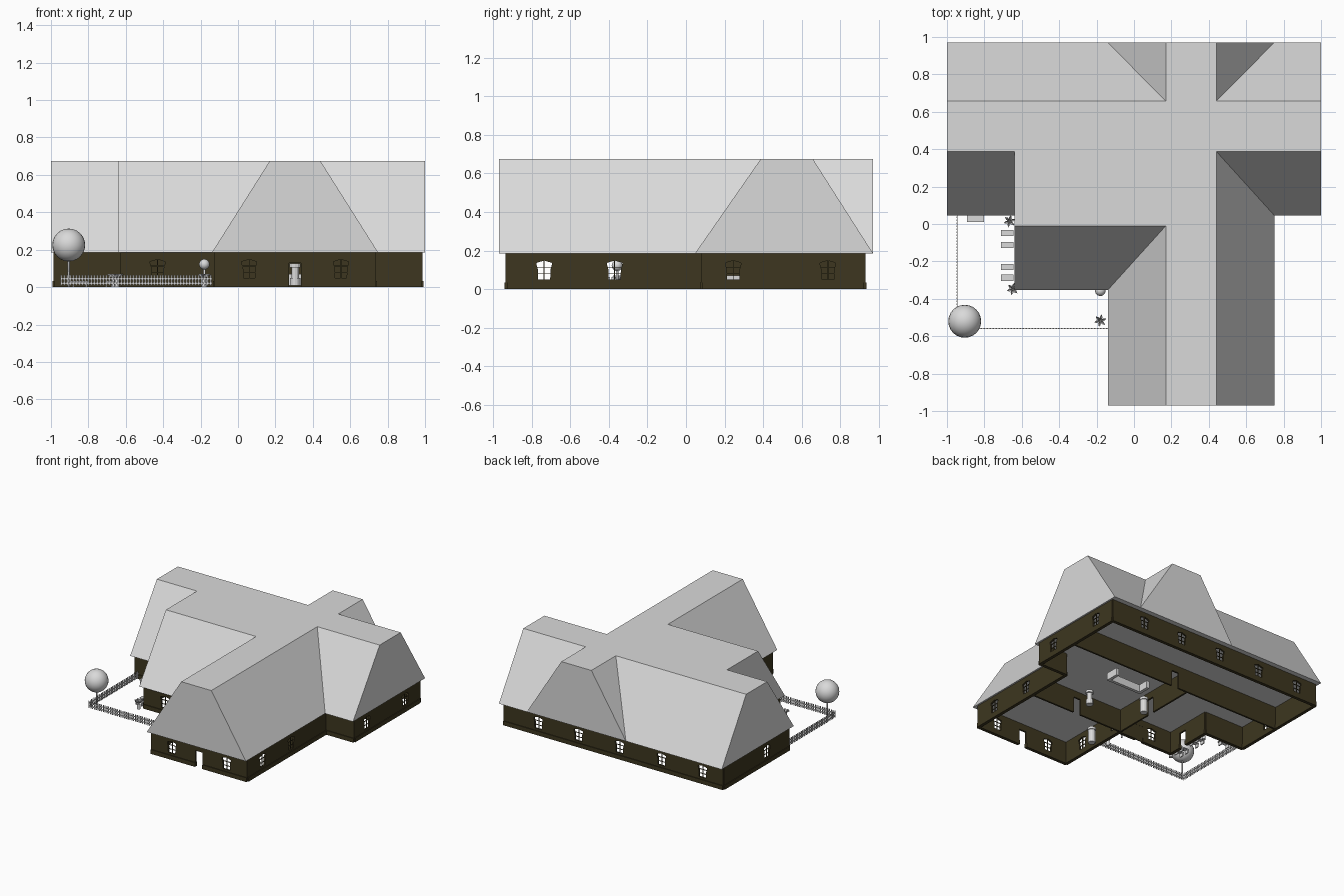
import bpy, bmesh, math
from mathutils import Vector

cube = bpy.data.objects.get("Cube")
if cube:
    bpy.data.objects.remove(cube)


def material(name, rgb):
    m = bpy.data.materials.new(name)
    m.use_nodes = True
    m.diffuse_color = (*rgb, 1)
    m.node_tree.nodes["Principled BSDF"].inputs["Base Color"].default_value = (*rgb, 1)
    return m


GREY = material("pale grey", (0.7, 0.7, 0.7))
BROWN = material("dark olive brown", (0.047, 0.037, 0.014))
EAVE, TOP, THICK = 0.184, 0.675, 0.014


def finish(bm, name, mat, smooth=False):
    bmesh.ops.recalc_face_normals(bm, faces=bm.faces)
    me = bpy.data.meshes.new(name)
    bm.to_mesh(me)
    bm.free()
    me.materials.append(mat)
    for p in me.polygons:
        p.use_smooth = smooth
    ob = bpy.data.objects.new(name, me)
    bpy.context.scene.collection.objects.link(ob)


def prism(bm, pts, along):
    """Extrude a planar outline along a vector."""
    face = bm.faces.new([bm.verts.new(p) for p in pts])
    ext = bmesh.ops.extrude_face_region(bm, geom=[face], use_keep_orig=True)
    verts = [v for v in ext["geom"] if isinstance(v, bmesh.types.BMVert)]
    bmesh.ops.translate(bm, verts=verts, vec=along)


def box(bm, x0, x1, y0, y1, z0, z1):
    prism(bm, [(x0, y0, z0), (x1, y0, z0), (x1, y1, z0), (x0, y1, z0)], (0, 0, z1 - z0))


def ball(bm, centre, r, seg=24):
    ret = bmesh.ops.create_uvsphere(bm, u_segments=seg, v_segments=seg // 2, radius=r)
    bmesh.ops.translate(bm, verts=ret["verts"], vec=centre)


def post(bm, x, y, z0, z1, r, seg=12):
    ret = bmesh.ops.create_cone(bm, cap_ends=True, segments=seg, radius1=r, radius2=r, depth=z1 - z0)
    bmesh.ops.translate(bm, verts=ret["verts"], vec=(x, y, (z0 + z1) / 2))


# Roofs: flat-topped prisms with vertical gable ends
def roof(name, axis, profile, a, b):
    bm = bmesh.new()
    if axis == "x":
        prism(bm, [(a, s, z) for s, z in profile], (b - a, 0, 0))
    else:
        prism(bm, [(s, a, z) for s, z in profile], (0, b - a, 0))
    finish(bm, name, GREY)


roof("back_wing_roof", "x", [(0.046, EAVE), (0.388, TOP), (0.657, TOP), (0.97, EAVE)], -1, 1)
roof("front_wing_roof", "y", [(-0.14, EAVE), (0.17, TOP), (0.44, TOP), (0.75, EAVE)], -0.97, 0.97)
roof("side_wing_roof", "x", [(-0.353, EAVE), (-0.01, TOP), (0.388, TOP), (0.388, EAVE)], -0.64, 0.3)

# Walls with flared window openings, glazing bars, doorways and a plinth
SILL, HEAD, DOOR_H, HALF = 0.05, 0.148, 0.13, 0.04


def wall(name, axis, fixed, a, b, windows=(), doors=(), plinth=True):
    bm = bmesh.new()

    def panel(outline, t=THICK):
        if axis == "x":
            prism(bm, [(s, fixed - t / 2, z) for s, z in outline], (0, t, 0))
        else:
            prism(bm, [(fixed - t / 2, s, z) for s, z in outline], (t, 0, 0))

    def rect(s0, s1, z0, z1, t=THICK):
        panel([(s0, z0), (s1, z0), (s1, z1), (s0, z1)], t)

    openings = sorted([(c, HALF, True) for c in windows] + [(c, 0.033, False) for c in doors])
    start = base = a
    for c, h, is_window in openings:
        rect(start, c - h, 0, EAVE)
        start = c + h
        if is_window:
            rect(c - h, c + h, 0, SILL)
            rect(c - h, c + h, HEAD, EAVE)
            for k in (-1, 1):
                panel([(c + k * h, SILL), (c + k * h * 0.78, SILL), (c + k * h * 0.8, 0.1), (c + k * h, HEAD - 0.02)])
                panel([(c + k * h, HEAD), (c + k * h, HEAD - 0.012), (c, HEAD)])
            rect(c - 0.0025, c + 0.0025, SILL, HEAD, 0.006)
            for z in (0.08, 0.113):
                rect(c - h, c + h, z - 0.002, z + 0.002, 0.006)
        else:
            rect(c - h, c + h, DOOR_H, EAVE)
            if plinth:
                rect(base, c - h, 0, 0.034, THICK + 0.012)
            base = c + h
    rect(start, b, 0, EAVE)
    if plinth:
        rect(base, b, 0, 0.034, THICK + 0.012)
    finish(bm, name, BROWN)


wall("back_wall", "x", 0.923, -0.985, 0.985, (-0.8, -0.43, -0.055, 0.315, 0.675))
wall("back_wing_front_wall_right", "x", 0.085, -0.985, -0.62)
wall("back_wing_front_wall_left", "x", 0.085, 0.73, 0.985)
wall("back_wing_end_right", "y", -0.98, 0.085, 0.923, (0.37,))
wall("back_wing_end_left", "y", 0.98, 0.085, 0.923, (0.245, 0.735))
wall("side_wing_front_wall", "x", -0.315, -0.625, -0.12, (-0.43,), (-0.31,))
wall("side_wing_end_wall", "y", -0.62, -0.315, 0.085, (), (-0.17,))
wall("front_wall", "x", -0.928, -0.125, 0.735, (0.06, 0.55), (0.305,))
wall("front_wing_wall_left", "y", 0.73, -0.928, 0.085, (-0.735, -0.37))
wall("front_wing_wall_right", "y", -0.12, -0.928, -0.315, (-0.735, -0.37))

# Room partitions
wall("corridor_wall", "x", 0.47, -0.975, 0.975, (), (0.0,), False)
wall("inner_side_wall", "y", -0.12, -0.315, 0.47, (), (0.05,), False)
wall("room_wall", "x", -0.3, -0.12, 0.73, (), (0.305,), False)

# Closed door of the side wing
bm = bmesh.new()
box(bm, -0.343, -0.277, -0.315, -0.309, 0, DOOR_H)
finish(bm, "side_door", BROWN)

# Indoor pillars, stand and counter
bm = bmesh.new()
for x, y in ((-0.07, 0.03), (-0.06, -0.56)):
    post(bm, x, y, 0, 0.12, 0.027)
    post(bm, x, y, 0.105, 0.125, 0.032)
finish(bm, "pillars", GREY)

bm = bmesh.new()
post(bm, 0.305, -0.15, 0.01, 0.05, 0.028)
post(bm, 0.305, -0.15, 0.05, 0.105, 0.02)
post(bm, 0.305, -0.15, 0.105, 0.125, 0.03)
finish(bm, "stand", GREY)

bm = bmesh.new()
box(bm, 0.12, 0.44, 0.21, 0.235, 0.01, 0.07)
for x in (0.12, 0.415):
    box(bm, x, x + 0.025, 0.235, 0.32, 0.01, 0.07)
finish(bm, "counter", GREY)

# Picket fence: two rails and rows of pickets
bm = bmesh.new()
X0, X1, Y0, Y1 = -0.945, -0.14, -0.557, 0.07
for z in (0.022, 0.045):
    box(bm, X0, X1, Y0 - 0.002, Y0 + 0.002, z - 0.004, z + 0.004)
    box(bm, X0 - 0.002, X0 + 0.002, Y0, Y1, z - 0.004, z + 0.004)
STEP = 0.016
for i in range(int((X1 - X0) / STEP) + 1):
    x = X0 + i * STEP
    box(bm, x - 0.004, x + 0.004, Y0 - 0.004, Y0 - 0.001, 0.008, 0.064)
for i in range(1, int((Y1 - Y0) / STEP) + 1):
    y = Y0 + i * STEP
    box(bm, X0 - 0.004, X0 - 0.001, y - 0.004, y + 0.004, 0.008, 0.064)
finish(bm, "fence", GREY)

# Benches beside the end wall
bm = bmesh.new()


def bench(x, y, hx, hy):
    box(bm, x - hx, x + hx, y - hy, y + hy, 0.026, 0.034)
    for k in (-1, 1):
        cx = x + k * hx * 0.75
        box(bm, cx - 0.004, cx + 0.004, y - hy, y + hy, 0, 0.026)


for y in (-0.048, -0.112, -0.23, -0.288):
    bench(-0.678, y, 0.034, 0.017)
bench(-0.847, 0.028, 0.046, 0.018)
finish(bm, "benches", GREY)


# Round trees
def tree(name, x, y, z, r, trunk):
    crown = bmesh.new()
    ball(crown, (x, y, z), r)
    finish(crown, name + "_crown", GREY, True)
    stem = bmesh.new()
    post(stem, x, y, 0, z, trunk)
    finish(stem, name + "_trunk", GREY, True)


tree("large_tree", -0.905, -0.52, 0.225, 0.088, 0.006)
tree("small_tree", -0.18, -0.357, 0.122, 0.028, 0.006)

# Star-leaved plants in small pots
bm = bmesh.new()
for x, y in ((-0.18, -0.517), (-0.665, 0.015), (-0.648, -0.348)):
    post(bm, x, y, 0, 0.04, 0.014)
    for i in range(6):
        a = i * math.tau / 6 + 0.3
        d = Vector((math.cos(a), math.sin(a), 0))
        s = Vector((-d.y, d.x, 0)) * 0.008
        o = Vector((x, y, 0.04))
        tip = o + d * 0.034 + Vector((0, 0, 0.026))
        mid = o + d * 0.018 + Vector((0, 0, 0.028))
        for side in (-s, s):
            prism(bm, [o, mid + side, tip], (0, 0, 0.003))
finish(bm, "plants", GREY)
